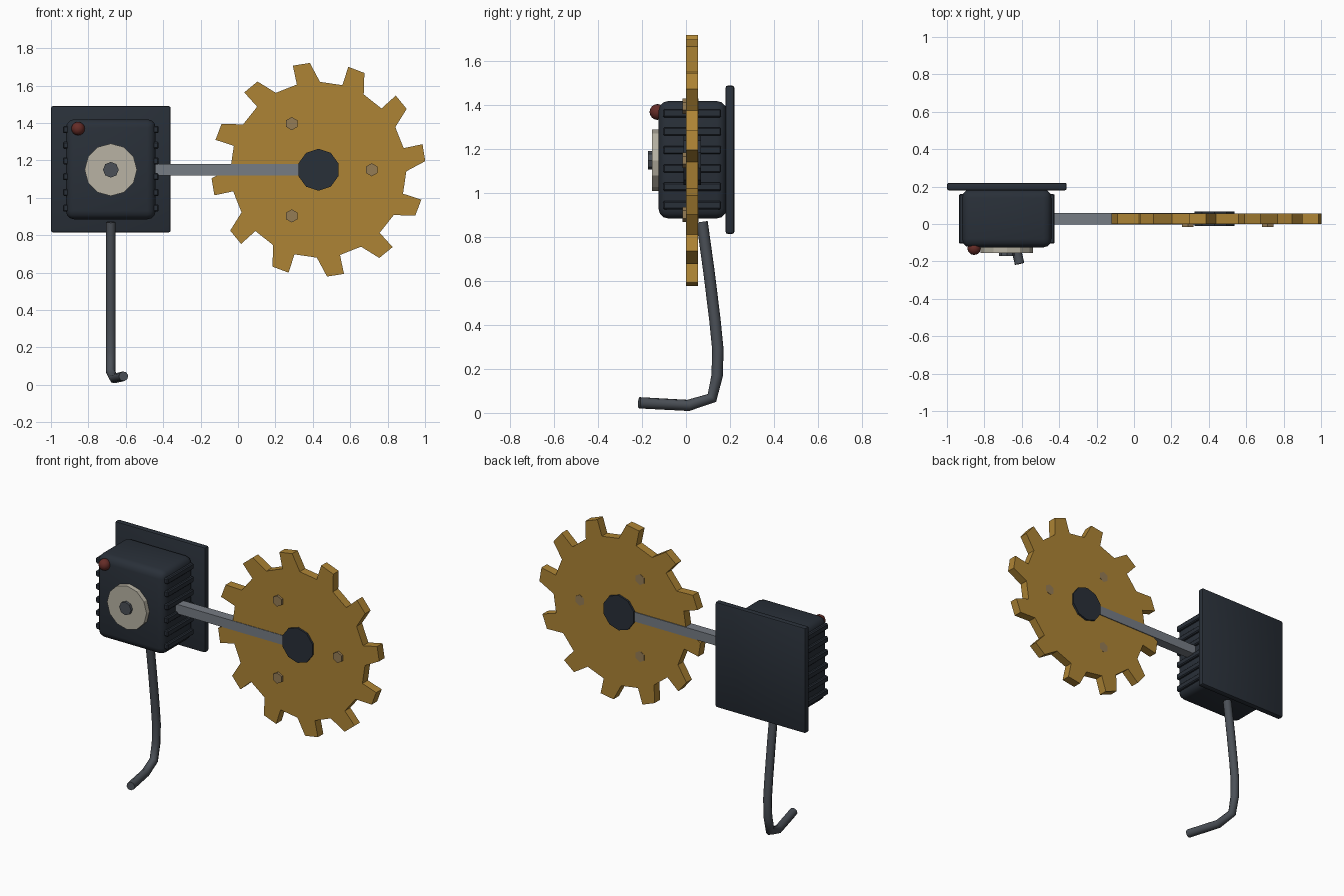
import bpy, bmesh, math
from math import cos, sin, radians
from mathutils import Matrix, Vector

if "Cube" in bpy.data.objects:
    bpy.data.objects.remove(bpy.data.objects["Cube"])


def material(name, r, g, b):
    m = bpy.data.materials.new(name)
    m.diffuse_color = (r, g, b, 1)
    m.use_nodes = True
    m.node_tree.nodes["Principled BSDF"].inputs["Base Color"].default_value = m.diffuse_color
    return m


NAVY = material("dark_housing", 0.022, 0.029, 0.040)
GOLD = material("brass", 0.42, 0.23, 0.035)
STEEL = material("steel", 0.18, 0.20, 0.23)
DARK_STEEL = material("dark_steel", 0.07, 0.08, 0.095)
CREAM = material("dial_face", 0.48, 0.45, 0.37)
BRONZE = material("bolt_bronze", 0.30, 0.20, 0.09)
RED = material("lamp_red", 0.13, 0.025, 0.02)


def finish(bm, name, mat):
    bmesh.ops.recalc_face_normals(bm, faces=bm.faces)
    me = bpy.data.meshes.new(name)
    bm.to_mesh(me)
    bm.free()
    me.materials.append(mat)
    ob = bpy.data.objects.new(name, me)
    bpy.context.collection.objects.link(ob)
    return ob


def smooth(ob, angle=40):
    bpy.ops.object.select_all(action='DESELECT')
    ob.select_set(True)
    bpy.context.view_layer.objects.active = ob
    bpy.ops.object.shade_smooth_by_angle(angle=radians(angle))


def box(name, lo, hi, mat, bevel=0, segments=2):
    lo, hi = Vector(lo), Vector(hi)
    bm = bmesh.new()
    bmesh.ops.create_cube(bm, size=1, matrix=Matrix.Translation((lo + hi) / 2)
                          @ Matrix.Diagonal((*(hi - lo), 1)))
    if bevel:
        bmesh.ops.bevel(bm, geom=bm.edges[:], offset=bevel, segments=segments,
                        profile=0.5, affect='EDGES')
    return finish(bm, name, mat)


def prism(name, profile, y0, y1, mat):
    """Extrude an (x, z) outline along y."""
    bm = bmesh.new()
    face = bm.faces.new([bm.verts.new((x, y0, z)) for x, z in profile])
    ext = bmesh.ops.extrude_face_region(bm, geom=[face])["geom"]
    bmesh.ops.translate(bm, vec=(0, y1 - y0, 0),
                        verts=[v for v in ext if isinstance(v, bmesh.types.BMVert)])
    return finish(bm, name, mat)


def polar(cx, cz, r, deg):
    return cx + r * cos(radians(deg)), cz + r * sin(radians(deg))


def disc(name, cx, cz, r, sides, y0, y1, mat):
    return prism(name, [polar(cx, cz, r, 90 + 360 * i / sides) for i in range(sides)],
                 y0, y1, mat)


# Mounting plate and gearbox housing
smooth(box("back_plate", (-1, 0.18, 0.815), (-0.36, 0.22, 1.49), NAVY, 0.01))
smooth(box("housing", (-0.92, -0.125, 0.885), (-0.44, 0.185, 1.42), NAVY, 0.045, 3))

# Cooling fins on both sides
for side, x in (("left", -0.92), ("right", -0.44)):
    for i in range(6):
        z = 0.945 + i * 0.084
        box(f"fin_{side}_{i + 1}", (x - 0.016, -0.105, z - 0.019),
            (x + 0.016, 0.16, z + 0.019), NAVY, 0.006, 1)

# Dial, spindle and lamp on the front
disc("dial", -0.68, 1.15, 0.14, 12, -0.155, -0.115, CREAM)
disc("dial_spindle", -0.68, 1.15, 0.042, 8, -0.172, -0.15, DARK_STEEL)
bm = bmesh.new()
bmesh.ops.create_uvsphere(bm, u_segments=12, v_segments=8, radius=0.036,
                          matrix=Matrix.Translation((-0.855, -0.13, 1.37)))
smooth(finish(bm, "lamp", RED))

# Drive shaft
box("shaft", (-0.46, -0.003, 1.12), (0.43, 0.06, 1.18), STEEL)

# Gear wheel with hub and bolts
GX, GZ = 0.43, 1.15
outline = []
for i in range(12):
    for r, a in ((0.47, -1), (0.573, 4.6), (0.573, 13.8), (0.47, 14.2)):
        outline.append(polar(GX, GZ, r, a + 30 * i))
prism("gear", outline, 0, 0.055, GOLD)
disc("gear_hub", GX, GZ, 0.112, 10, -0.012, 0.068, NAVY)
for i in range(3):
    x, z = polar(GX, GZ, 0.285, 120 * i)
    disc(f"gear_bolt_{i + 1}", x, z, 0.035, 6, -0.015, 0.056, BRONZE)

# Hanging cable, swept along a polyline
path = [(-0.68, 0.073, 0.87), (-0.68, 0.105, 0.64), (-0.68, 0.132, 0.42),
        (-0.68, 0.145, 0.29), (-0.68, 0.142, 0.17), (-0.68, 0.118, 0.068),
        (-0.662, 0.01, 0.034), (-0.612, -0.213, 0.046)]
cu = bpy.data.curves.new("cable", 'CURVE')
cu.dimensions = '3D'
cu.bevel_depth = 0.026
cu.bevel_resolution = 2
cu.use_fill_caps = True
sp = cu.splines.new('POLY')
sp.points.add(len(path) - 1)
for p, co in zip(sp.points, path):
    p.co = (*co, 1)
cu.materials.append(DARK_STEEL)
cable = bpy.data.objects.new("cable", cu)
bpy.context.collection.objects.link(cable)
